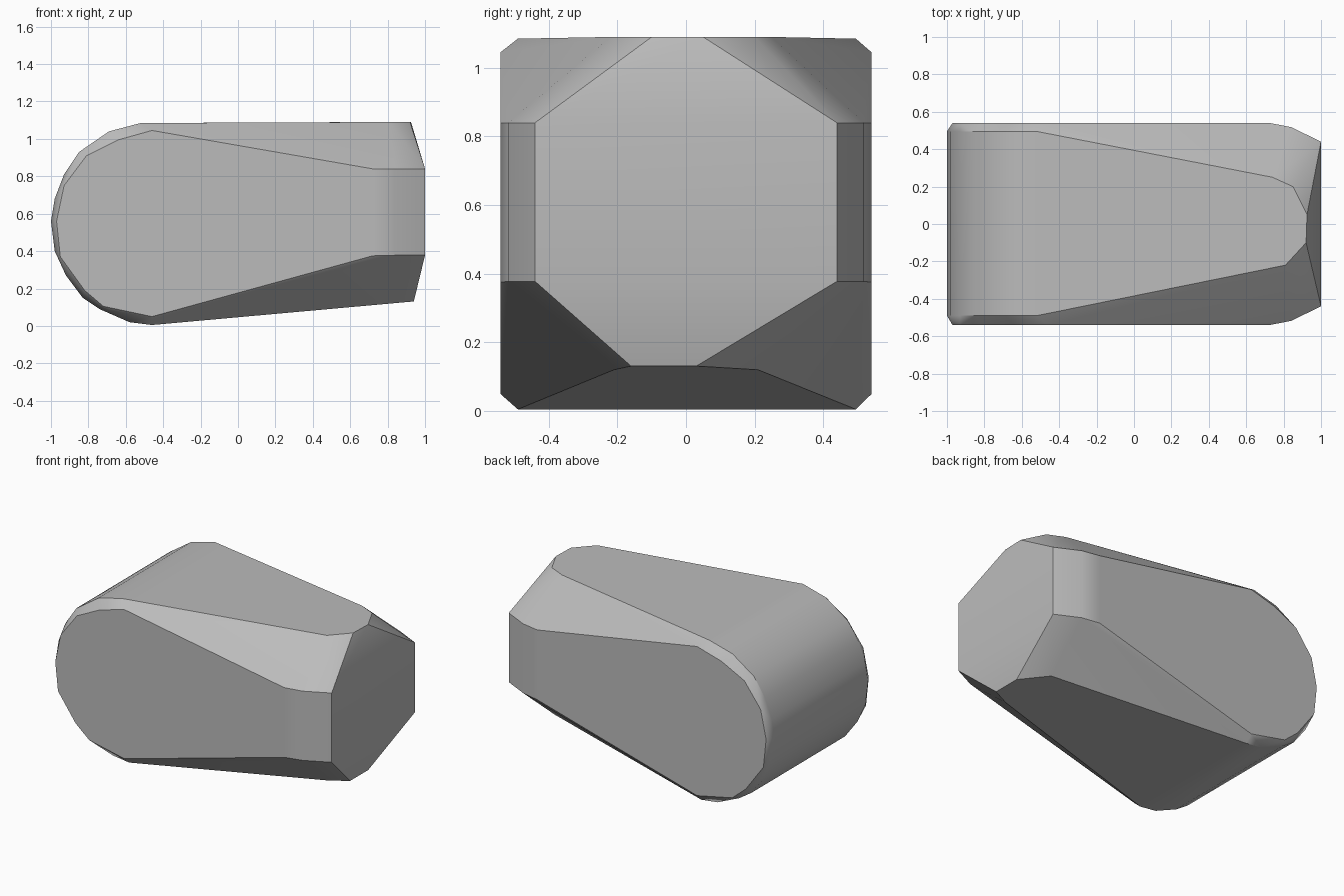
import bpy, bmesh, math

if "Cube" in bpy.data.objects:
    bpy.data.objects.remove(bpy.data.objects["Cube"], do_unlink=True)

mat = bpy.data.materials.new("plain grey")
mat.use_nodes = True
grey = (0.5, 0.5, 0.5, 1)
mat.diffuse_color = grey
mat.node_tree.nodes["Principled BSDF"].inputs["Base Color"].default_value = grey

# Rounded nose, (x, z), swept across the width
nose = [(-0.46, 0.005), (-0.58, 0.02), (-0.74, 0.09), (-0.83, 0.15), (-0.92, 0.27), (-0.98, 0.4),
        (-1, 0.56), (-0.98, 0.68), (-0.93, 0.81), (-0.85, 0.93), (-0.69, 1.04), (-0.52, 1.085)]
points = [(x, y, z) for x, z in nose for y in (-0.49, 0.495)]

# Flat side cheeks, (x, z), slightly inside the nose outline
cheek = [(-0.46, 0.05), (-0.72, 0.105), (-0.82, 0.19), (-0.95, 0.37), (-0.97, 0.56), (-0.93, 0.75),
         (-0.81, 0.91), (-0.64, 0.995), (-0.46, 1.045), (0.72, 0.84), (0.72, 0.375)]
points += [(x, side * 0.541, z) for x, z in cheek for side in (-1, 1)]

# Taper from the cheeks to the blunt end
for side in (-1, 1):
    for x, y in ((0.84, 0.518), (1, 0.44)):
        points += [(x, side * y, 0.378), (x, side * y, 0.84)]

# Narrow ends of the top and the sloping underside, (x, y)
points += [(x, y, 1.09) for x, y in
           ((0.74, 0.25), (0.85, 0.2), (0.925, 0.05), (0.92, -0.1), (0.81, -0.22))]
points += [(x, y, 0.005 + 0.09 * (x + 0.46)) for x, y in
           ((0.82, 0.21), (0.94, 0.03), (0.94, -0.16), (0.82, -0.21))]

# Wrap everything in one convex shell
bm = bmesh.new()
for p in points:
    bm.verts.new(p)
hull = bmesh.ops.convex_hull(bm, input=bm.verts)
loose = {v for v in bm.verts if not v.link_faces}
bmesh.ops.delete(bm, geom=list(loose), context='VERTS')
bmesh.ops.dissolve_limit(bm, angle_limit=math.radians(1.5), verts=bm.verts, edges=bm.edges)
bmesh.ops.recalc_face_normals(bm, faces=bm.faces)
mesh = bpy.data.meshes.new("rounded_block")
bm.to_mesh(mesh)
bm.free()
mesh.materials.append(mat)
block = bpy.data.objects.new("rounded_block", mesh)
bpy.context.collection.objects.link(block)

# Soft shading with crisp edges
bpy.ops.object.select_all(action='DESELECT')
block.select_set(True)
bpy.context.view_layer.objects.active = block
bpy.ops.object.shade_smooth_by_angle(angle=math.radians(30))
weighted = block.modifiers.new("weighted_normals", 'WEIGHTED_NORMAL')
weighted.keep_sharp = True
